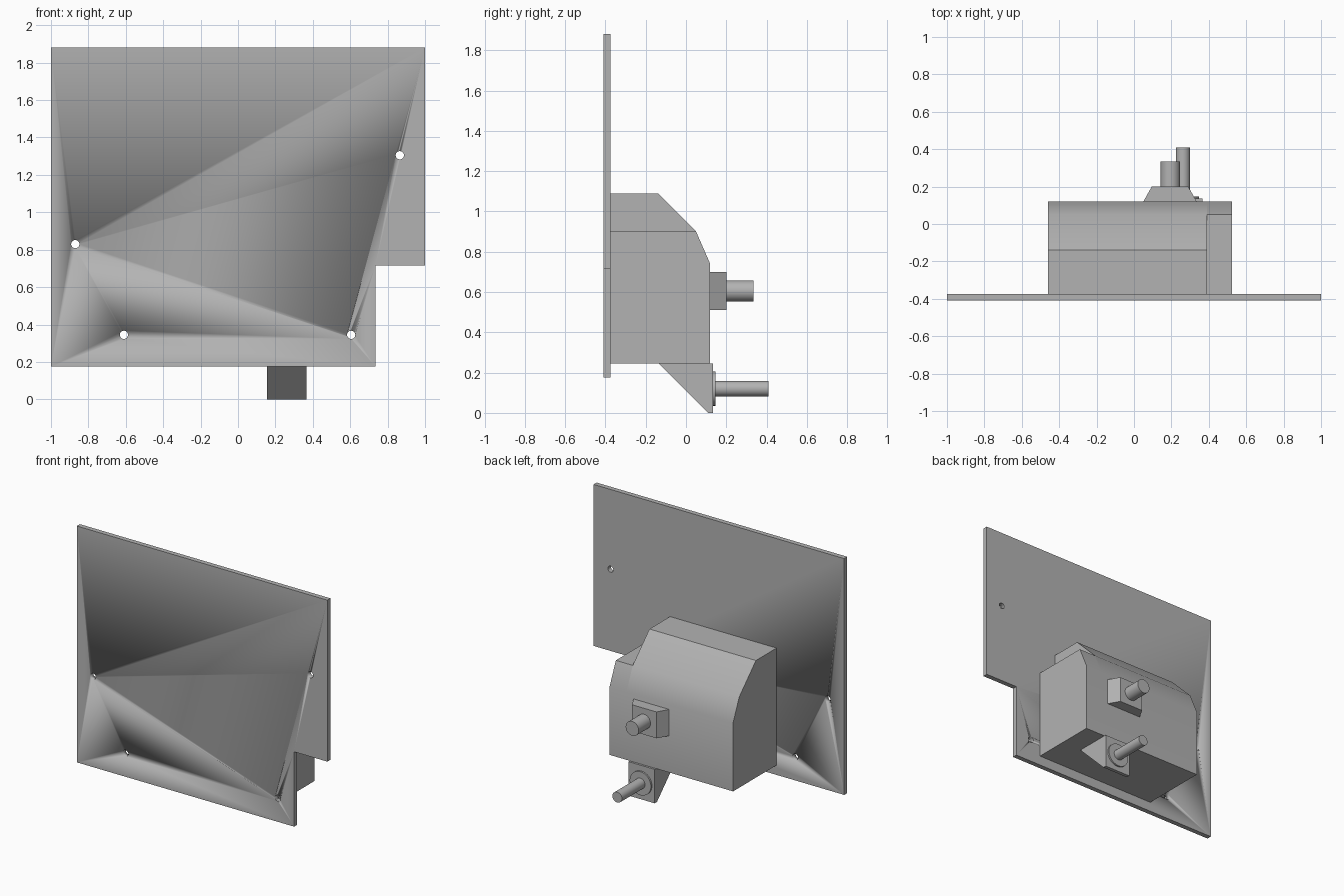
import bpy
import bmesh
from math import radians
from mathutils import Matrix, Vector

cube = bpy.data.objects.get("Cube")
if cube:
    bpy.data.objects.remove(cube, do_unlink=True)

gray = bpy.data.materials.new("plain_gray")
gray.use_nodes = True
gray.diffuse_color = (0.45, 0.45, 0.45, 1)
gray.node_tree.nodes["Principled BSDF"].inputs["Base Color"].default_value = gray.diffuse_color


def finish(name, bm):
    """Turn a bmesh into a shaded, coloured object."""
    bmesh.ops.recalc_face_normals(bm, faces=bm.faces)
    mesh = bpy.data.meshes.new(name)
    bm.to_mesh(mesh)
    bm.free()
    mesh.materials.append(gray)
    ob = bpy.data.objects.new(name, mesh)
    bpy.context.collection.objects.link(ob)
    bpy.ops.object.select_all(action='DESELECT')
    ob.select_set(True)
    bpy.context.view_layer.objects.active = ob
    bpy.ops.object.shade_smooth_by_angle(angle=radians(30))
    return ob


def prism(name, profile, axis, start, end):
    """Extrude a 2D outline along one axis; the outline uses the other two in order."""
    bm = bmesh.new()
    verts = []
    for p in profile:
        co = list(p)
        co.insert(axis, start)
        verts.append(bm.verts.new(co))
    face = bm.faces.new(verts)
    ext = bmesh.ops.extrude_face_region(bm, geom=[face])
    shift = Vector((0, 0, 0))
    shift[axis] = end - start
    bmesh.ops.translate(bm, vec=shift, verts=[v for v in ext["geom"] if isinstance(v, bmesh.types.BMVert)])
    return finish(name, bm)


def rod(name, x, z, radius, y0, y1, sides=32):
    """Cylinder running along y."""
    bm = bmesh.new()
    place = Matrix.Translation((x, (y0 + y1) / 2, z)) @ Matrix.Rotation(radians(90), 4, 'X')
    bmesh.ops.create_cone(bm, cap_ends=True, segments=sides, radius1=radius,
                          radius2=radius, depth=y1 - y0, matrix=place)
    return finish(name, bm)


# Mounting plate with a notched corner
plate = prism("mounting_plate", [(-1, 0.175), (0.735, 0.175), (0.735, 0.715),
                                 (1, 0.715), (1, 1.88), (-1, 1.88)], 1, -0.41, -0.375)

# Screw holes through the plate
for x, z in [(0.865, 1.305), (-0.87, 0.83), (-0.61, 0.345), (0.605, 0.345)]:
    cutter = rod("hole_cutter", x, z, 0.022, -0.5, -0.3, 24)
    cutter.hide_render = True
    cutter.hide_set(True)
    cutter.display_type = 'WIRE'
    mod = plate.modifiers.new("screw_hole", 'BOOLEAN')
    mod.operation = 'DIFFERENCE'
    mod.solver = 'EXACT'
    mod.object = cutter

# Bake the holes and drop the cutters
bpy.ops.object.select_all(action='DESELECT')
plate.select_set(True)
bpy.context.view_layer.objects.active = plate
for mod in list(plate.modifiers):
    if mod.type == 'BOOLEAN':
        cutter = mod.object
        bpy.ops.object.modifier_apply(modifier=mod.name)
        bpy.data.objects.remove(cutter, do_unlink=True)

# Housing with a sloped back, and its lower side step
lower = [(0.05, 0.9), (0.12, 0.74), (0.12, 0.245), (-0.375, 0.245)]
prism("housing", [(-0.375, 1.09), (-0.14, 1.09)] + lower, 0, -0.46, 0.39)
prism("housing_step", [(-0.375, 0.9)] + lower, 0, 0.39, 0.525)

# Upper tapered boss and its stub
prism("upper_boss", [(0.05, 0.12), (0.095, 0.2), (0.29, 0.2), (0.335, 0.12)], 2, 0.51, 0.7)
rod("upper_stub", 0.195, 0.605, 0.052, 0.2, 0.335)

# Lower wedge bracket, collar and shaft
prism("lower_bracket", [(-0.135, 0.245), (0.11, 0), (0.135, 0), (0.135, 0.245)], 0, 0.155, 0.365)
rod("shaft_collar", 0.262, 0.12, 0.085, 0.135, 0.147)
rod("lower_shaft", 0.262, 0.12, 0.038, 0.147, 0.41)
